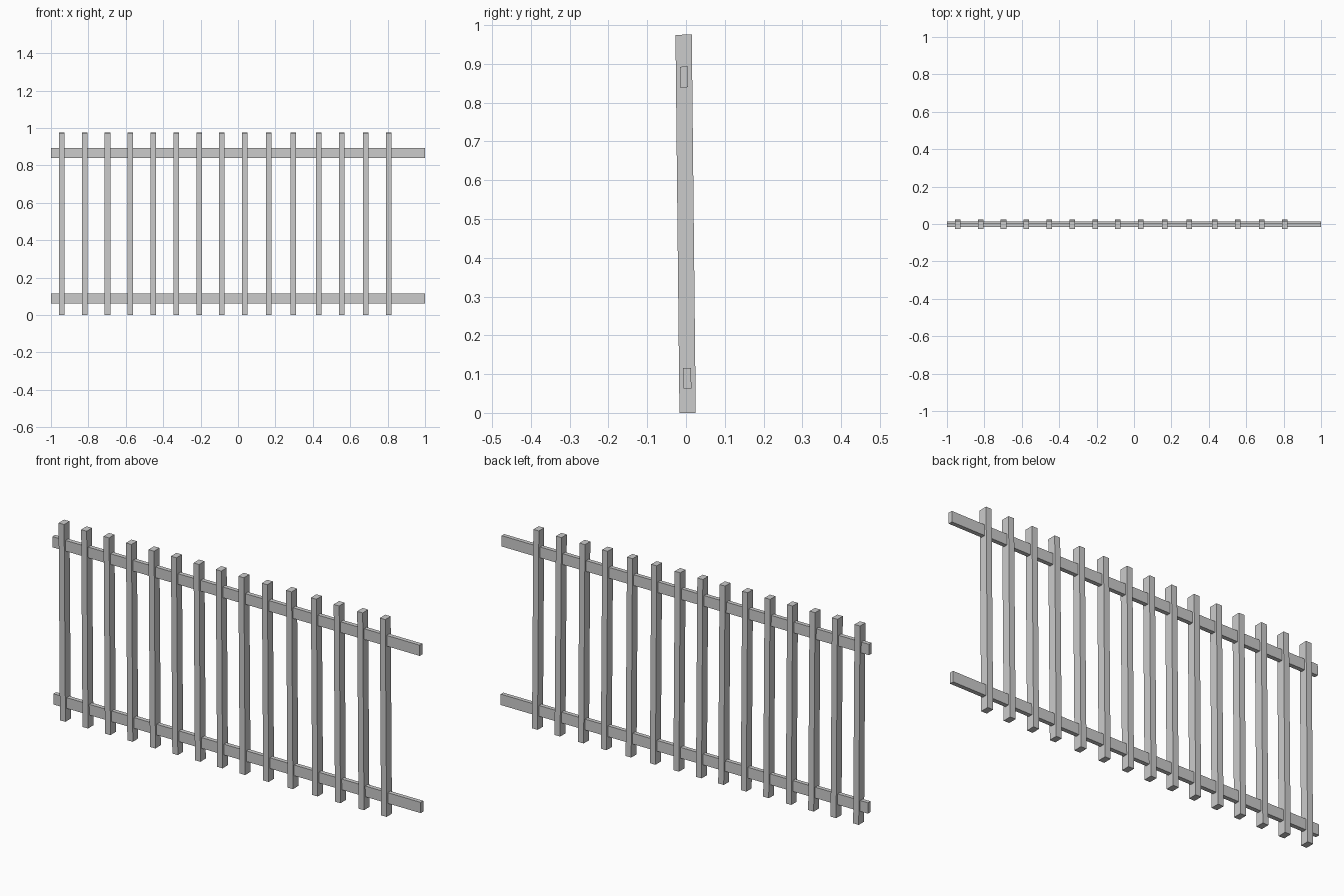
import bpy

LEAN = 0.0105   # slight tilt of the whole panel towards the front
MID_Z = 0.4875


def box(name, x, z, sx, sy, sz):
    # Place a bar in the leaning plane of the fence
    y = -0.001 - (z - MID_Z) * LEAN
    bpy.ops.mesh.primitive_cube_add(size=1, location=(x, y, z), rotation=(LEAN, 0, 0))
    ob = bpy.context.object
    ob.name = name
    ob.scale = (sx, sy, sz)
    return ob


# Horizontal rails
box("lower_rail", 0, 0.089, 2.0, 0.0205, 0.053)
box("upper_rail", 0, 0.866, 2.0, 0.0205, 0.053)

# Upright pickets, slightly uneven spacing
picket_x = [-0.943, -0.82, -0.698, -0.576, -0.453, -0.331, -0.208, -0.087,
            0.036, 0.164, 0.296, 0.431, 0.555, 0.683, 0.806]
for i, x in enumerate(picket_x):
    box(f"picket_{i + 1}", x, MID_Z, 0.03, 0.042, 0.975)
